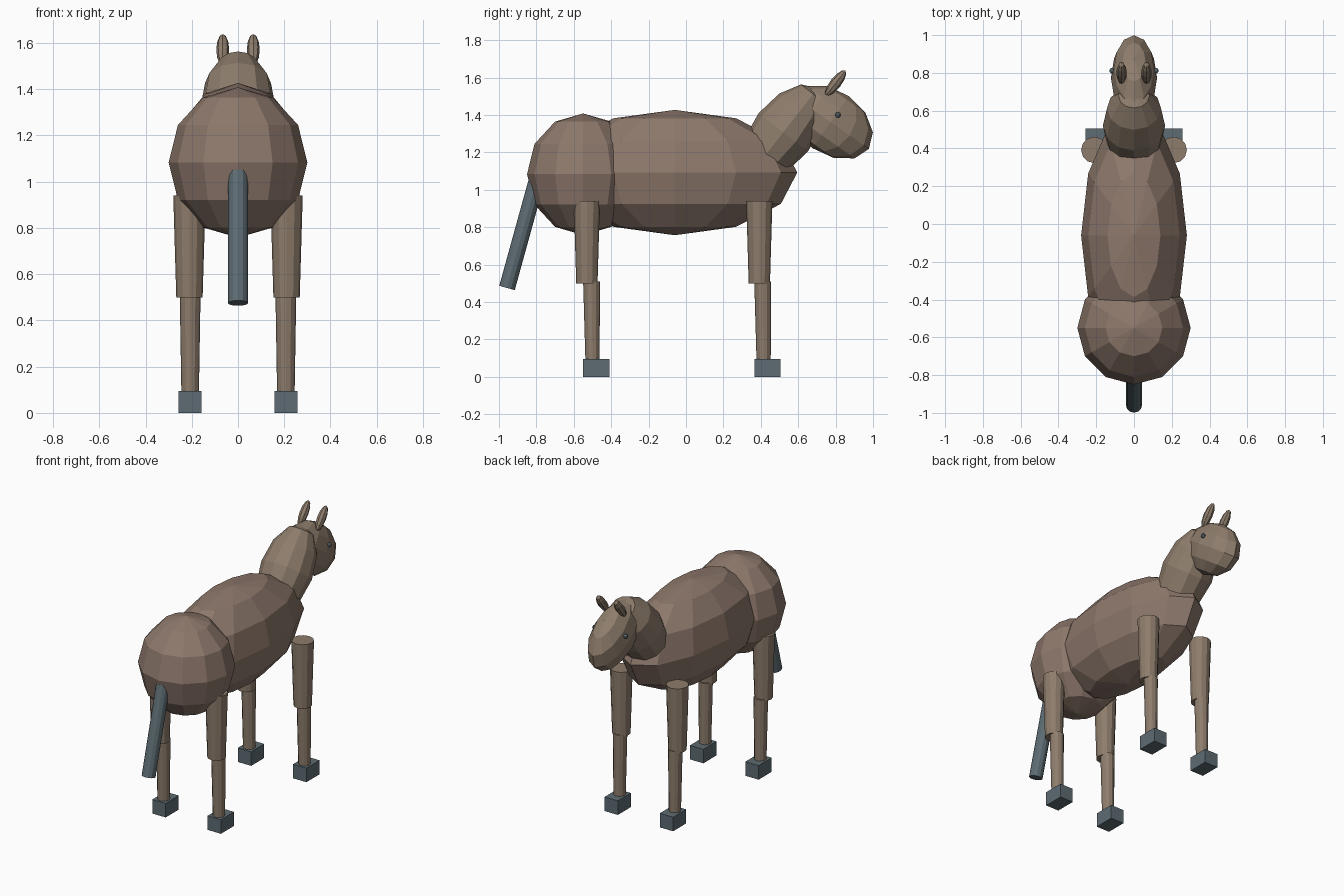
import bpy
from math import radians, atan2, hypot

if "Cube" in bpy.data.objects:
    bpy.data.objects.remove(bpy.data.objects["Cube"])


def material(name, rgb):
    m = bpy.data.materials.new(name)
    m.diffuse_color = (*rgb, 1)
    m.use_nodes = True
    m.node_tree.nodes["Principled BSDF"].inputs["Base Color"].default_value = m.diffuse_color
    return m


coat = material("coat", (0.27, 0.19, 0.15))
light_coat = material("light_coat", (0.27, 0.205, 0.15))
dark = material("dark_slate", (0.11, 0.15, 0.17))


def finish(name, mat):
    ob = bpy.context.object
    ob.name = name
    ob.data.materials.append(mat)
    return ob


def ball(name, loc, scale, mat, tilt=0, segments=12, rings=6):
    """Low-poly ellipsoid, tilted forward (towards +y) by tilt degrees."""
    bpy.ops.mesh.primitive_uv_sphere_add(segments=segments, ring_count=rings, radius=1,
                                         location=loc, rotation=(radians(-tilt), 0, 0))
    ob = finish(name, mat)
    ob.scale = scale
    return ob


def shaft(name, low, high, r_low, r_high, mat):
    """Tapered cylinder between two points that share the same x."""
    dy, dz = high[1] - low[1], high[2] - low[2]
    mid = [(a + b) / 2 for a, b in zip(low, high)]
    bpy.ops.mesh.primitive_cone_add(vertices=12, radius1=r_low, radius2=r_high,
                                    depth=hypot(dy, dz), location=mid,
                                    rotation=(-atan2(dy, dz), 0, 0))
    return finish(name, mat)


# Torso
ball("barrel", (0, -0.06, 1.092), (0.28, 0.655, 0.335), coat)
ball("rump", (0, -0.55, 1.083), (0.30, 0.30, 0.325), coat)

# Neck and head
ball("neck", (0, 0.52, 1.307), (0.165, 0.167, 0.30), light_coat, tilt=38)
ball("head", (0, 0.773, 1.362), (0.122, 0.25, 0.17), light_coat, tilt=35)

for side, s in (("left", -1), ("right", 1)):
    # Ears and eyes
    ball(side + "_ear", (s * 0.066, 0.80, 1.57), (0.028, 0.03, 0.085), light_coat, 38, 8, 6)
    ball(side + "_eye", (s * 0.116, 0.812, 1.40), (0.015,) * 3, dark, 0, 8, 6)
    # Legs and hooves
    for end, y_up, y_low in (("front", 0.392, 0.415), ("hind", -0.53, -0.50)):
        tag = f"{end}_{side}_"
        shaft(tag + "upper_leg", (s * 0.21, y_up, 0.50), (s * 0.21, y_up, 0.94),
              0.057, 0.07, light_coat)
        shaft(tag + "lower_leg", (s * 0.207, y_low, 0.09), (s * 0.207, y_low - 0.005, 0.51),
              0.038, 0.045, light_coat)
        bpy.ops.mesh.primitive_cube_add(size=1, location=(s * 0.207, y_low + 0.02, 0.0475))
        finish(tag + "hoof", dark).scale = (0.10, 0.14, 0.095)

# Tail
shaft("tail", (0, -0.957, 0.475), (0, -0.79, 1.08), 0.043, 0.043, dark)
